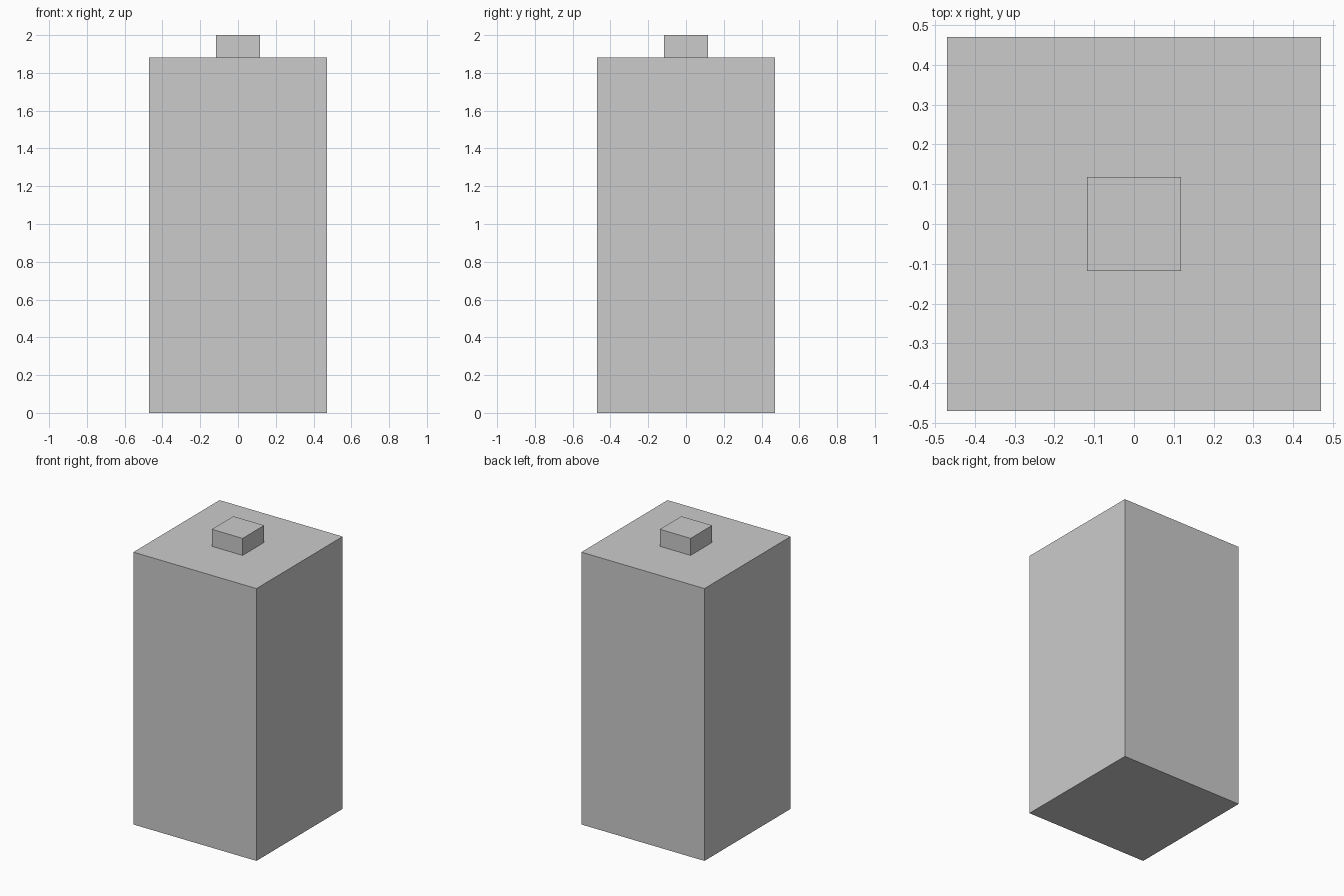
import bpy

if "Cube" in bpy.data.objects:
    bpy.data.objects.remove(bpy.data.objects["Cube"])

U = 2 / 17  # block unit: 16 units of body plus 1 unit of knob make 2.0


def box(name, width, depth, z0, z1):
    """Flat-faced box centred on x = y = 0, spanning z0 to z1."""
    bpy.ops.mesh.primitive_cube_add(size=1, location=(0, 0, (z0 + z1) / 2))
    obj = bpy.context.object
    obj.name = name
    obj.scale = (width, depth, z1 - z0)
    bpy.ops.object.transform_apply(location=False, rotation=False, scale=True)
    return obj


# Tall square body
box("body", 8 * U, 8 * U, 0, 16 * U)

# Small square knob on top
box("top_knob", 2 * U, 2 * U, 16 * U, 17 * U)
